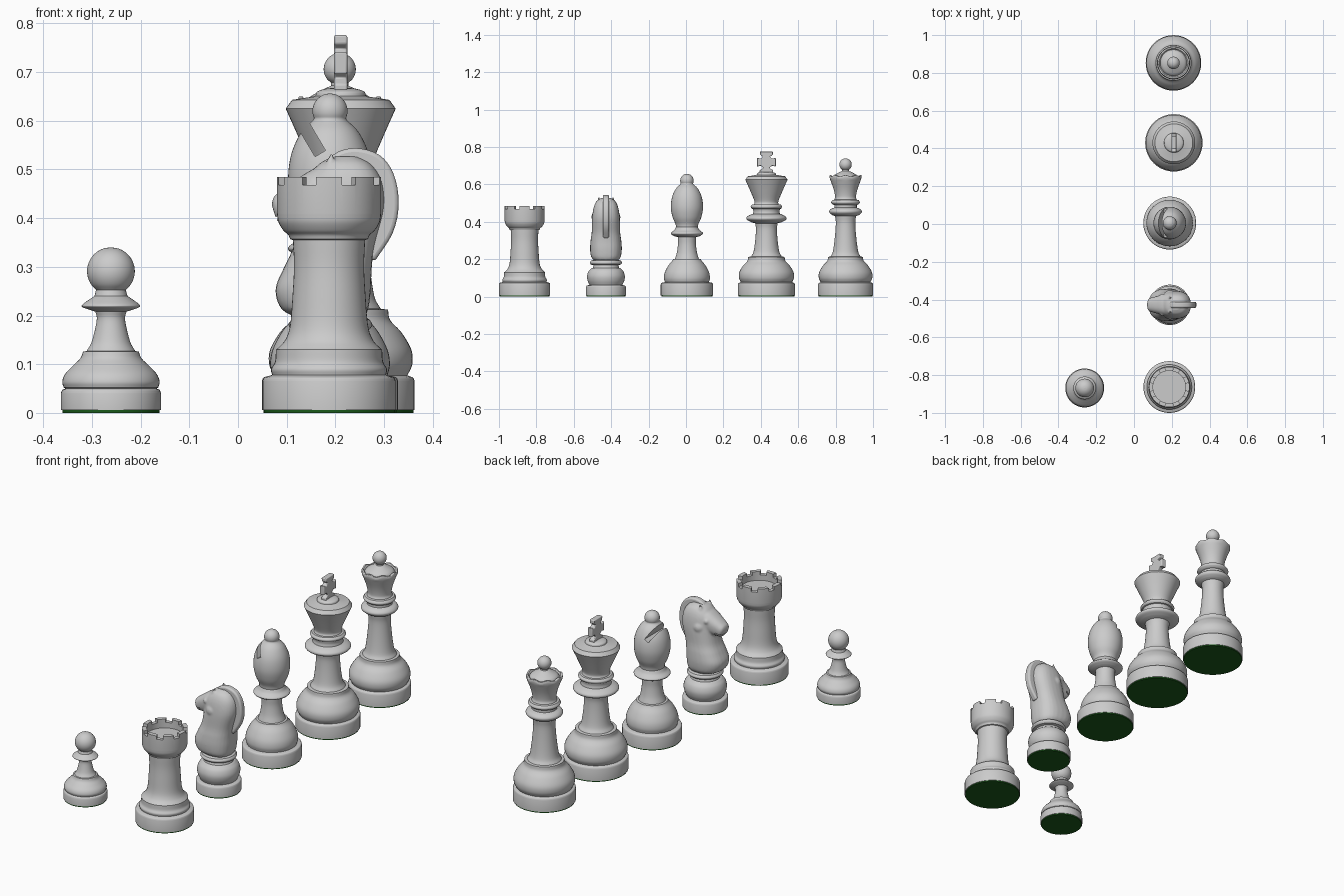
import bpy, bmesh
from math import pi, sin, cos, atan2
from mathutils import Vector, Matrix

SEG = 48
felt = bpy.data.materials.new("felt_green")
felt.diffuse_color = (0.01, 0.1, 0.01, 1)


def finish(name, bm, loc=(0, 0, 0), angle=35):
    bmesh.ops.remove_doubles(bm, verts=bm.verts, dist=1e-5)
    bmesh.ops.recalc_face_normals(bm, faces=bm.faces)
    me = bpy.data.meshes.new(name)
    bm.to_mesh(me)
    bm.free()
    ob = bpy.data.objects.new(name, me)
    ob.location = loc
    bpy.context.collection.objects.link(ob)
    smooth(ob, angle)
    return ob


def smooth(ob, angle=35):
    bpy.ops.object.select_all(action='DESELECT')
    ob.select_set(True)
    bpy.context.view_layer.objects.active = ob
    bpy.ops.object.shade_smooth_by_angle(angle=angle * pi / 180)


def spline(run, n=5):
    # Smooth curve through one run of profile points
    if len(run) < 3:
        return list(run)
    p = [Vector(q) for q in run]
    p = [2 * p[0] - p[1]] + p + [2 * p[-1] - p[-2]]
    out = []
    for i in range(1, len(p) - 2):
        a, b, c, d = p[i - 1:i + 3]
        for k in range(n):
            t = k / n
            out.append(0.5 * (2 * b + (c - a) * t + (2 * a - 5 * b + 4 * c - d) * t * t
                              + (3 * b - a - 3 * c + d) * t ** 3))
    return out + [p[-2]]


def skin(bm, rings):
    for r0, r1 in zip(rings, rings[1:]):
        n = len(r0)
        for i in range(n):
            bm.faces.new((r0[i], r0[(i + 1) % n], r1[(i + 1) % n], r1[i]))


def lathe(name, runs, loc, wave=None):
    # Turned part: each run is smooth, runs meet at crisp edges
    pts = [q for run in runs for q in spline(run)]
    pts = [(max(0, q[0]), q[1]) for q in pts]
    bm = bmesh.new()
    rings = []
    for r, z in pts:
        ring = []
        for i in range(SEG):
            a = 2 * pi * i / SEG
            dz = wave(r, z, a) if wave else 0
            ring.append(bm.verts.new((r * cos(a), r * sin(a), z + dz)))
        rings.append(ring)
    skin(bm, rings)
    bmesh.ops.remove_doubles(bm, verts=bm.verts, dist=1e-5)
    return finish(name, bm, loc)


def base(r, h):
    # Weighted foot ring shared by all pieces
    return [[(0, 0.006), (r, 0.006)], [(r, h - 0.01), (r - 0.003, h - 0.003), (r - 0.01, h)]]


def felt_pad(name, r, loc):
    ob = lathe(name, [[(0, 0), (r - 0.003, 0)], [(r - 0.003, 0.006), (0, 0.006)]], loc)
    ob.data.materials.append(felt)


def ball(cz, r, z0=-0.8):
    # Finial profile, from partway below centre to the top
    return [(r * cos(a), cz + r * sin(a)) for a in [z0 + (pi / 2 - z0) * k / 8 for k in range(9)]]


def box(bm, mat, size):
    bmesh.ops.create_cube(bm, size=1, matrix=mat @ Matrix.Diagonal((*size, 1)))


def cut(ob, bm):
    cutter = finish("cutter", bm, ob.location)
    cutter.hide_render = True
    m = ob.modifiers.new("cut", 'BOOLEAN')
    m.operation, m.solver, m.object = 'DIFFERENCE', 'EXACT', cutter
    bpy.context.view_layer.objects.active = ob
    bpy.ops.object.modifier_apply(modifier="cut")
    bpy.data.objects.remove(cutter)
    smooth(ob)


def slab(name, outline, thick, loc, bevel):
    # Flat plate with an outline in a vertical plane (u, z), thickness along y
    bm = bmesh.new()
    f = bm.faces.new([bm.verts.new((u, -thick / 2, z)) for u, z in outline])
    ext = bmesh.ops.extrude_face_region(bm, geom=[f])
    bmesh.ops.translate(bm, vec=(0, thick, 0),
                        verts=[v for v in ext['geom'] if isinstance(v, bmesh.types.BMVert)])
    ob = finish(name, bm, loc)
    m = ob.modifiers.new("round", 'BEVEL')
    m.width, m.segments = bevel, 3
    return ob


# Pawn
P = (-0.261, -0.868, 0)
lathe("pawn", base(0.103, 0.05) + [
    [(0.097, 0.052), (0.1, 0.064), (0.094, 0.08), (0.077, 0.098), (0.063, 0.112), (0.057, 0.126)],
    [(0.05, 0.127), (0.04, 0.145), (0.032, 0.175), (0.029, 0.195), (0.032, 0.208)],
    [(0.045, 0.212), (0.058, 0.217), (0.059, 0.222), (0.046, 0.232), (0.034, 0.24)],
    ball(0.291, 0.049, -0.9)], P)
felt_pad("pawn_felt", 0.103, P)

# Rook with notched battlement
R = (0.187, -0.863, 0)
rook = lathe("rook", base(0.137, 0.075) + [
    [(0.117, 0.078), (0.119, 0.09), (0.111, 0.105), (0.109, 0.13)],
    [(0.106, 0.132), (0.09, 0.15), (0.08, 0.18), (0.075, 0.24), (0.072, 0.3), (0.074, 0.355)],
    [(0.08, 0.357), (0.084, 0.366), (0.094, 0.375), (0.104, 0.392), (0.107, 0.41)],
    [(0.107, 0.41), (0.107, 0.485)], [(0.086, 0.485), (0.086, 0.44)], [(0.086, 0.44), (0, 0.44)]], R)
bm = bmesh.new()
for k in range(8):
    box(bm, Matrix.Rotation((k + 0.5) * pi / 4, 4, 'Z') @ Matrix.Translation((0.1, 0, 0.49)), (0.06, 0.03, 0.044))
cut(rook, bm)
felt_pad("rook_felt", 0.137, R)

# Bishop with slanted slot
B = (0.189, 0.005, 0)
bishop = lathe("bishop", base(0.14, 0.075) + [
    [(0.118, 0.077), (0.123, 0.1), (0.118, 0.13), (0.1, 0.165), (0.08, 0.19), (0.074, 0.2)],
    [(0.064, 0.202), (0.054, 0.235), (0.048, 0.28), (0.049, 0.318)],
    [(0.065, 0.322), (0.083, 0.332), (0.085, 0.341), (0.068, 0.355), (0.058, 0.372)],
    [(0.058, 0.372), (0.062, 0.39), (0.077, 0.425), (0.086, 0.475), (0.08, 0.53), (0.06, 0.575), (0.034, 0.602)],
    ball(0.62, 0.036, -0.4)], B)
bm = bmesh.new()
box(bm, Matrix.Translation((-0.048, 0, 0.58)) @ Matrix.Rotation(atan2(16, 27), 4, 'Y').inverted(), (0.025, 0.3, 0.11))
cut(bishop, bm)
felt_pad("bishop_felt", 0.14, B)

# King
K = (0.211, 0.43, 0)
foot = [[(0.137, 0.077), (0.147, 0.1), (0.145, 0.13), (0.125, 0.165), (0.102, 0.19), (0.097, 0.212)],
        [(0.082, 0.214), (0.069, 0.24), (0.06, 0.3), (0.056, 0.36), (0.06, 0.392)]]
lathe("king", base(0.152, 0.075) + foot + [
    [(0.08, 0.397), (0.104, 0.41), (0.107, 0.422), (0.095, 0.433), (0.076, 0.442)],
    [(0.072, 0.442), (0.07, 0.455), (0.072, 0.468)],
    [(0.078, 0.47), (0.084, 0.481), (0.076, 0.492)], [(0.066, 0.493), (0.064, 0.51), (0.085, 0.562), (0.113, 0.625)],
    [(0.113, 0.625), (0.1, 0.643)], [(0.1, 0.643), (0.055, 0.65)],
    [(0.052, 0.651), (0.048, 0.66), (0.03, 0.666), (0, 0.668)]], K)
felt_pad("king_felt", 0.152, K)
half = [(0.036, 0.66), (0.036, 0.675), (0.016, 0.688), (0.03, 0.7), (0.05, 0.695), (0.05, 0.742),
        (0.03, 0.737), (0.018, 0.748), (0.034, 0.758), (0.034, 0.776)]
cross = slab("king_cross", half + [(-u, z) for u, z in reversed(half)], 0.027, K, 0.004)
cross.rotation_euler.z = pi / 2

# Queen with scalloped crown rim
Q = (0.209, 0.853, 0)
lathe("queen", base(0.147, 0.075) + [[(r - 0.004, z) for r, z in foot[0]],
    [(0.08, 0.214), (0.068, 0.24), (0.058, 0.31), (0.052, 0.39), (0.056, 0.43)],
    [(0.07, 0.435), (0.084, 0.446), (0.087, 0.457), (0.078, 0.468), (0.064, 0.474)],
    [(0.06, 0.476), (0.06, 0.49)], [(0.068, 0.492), (0.077, 0.503), (0.07, 0.516)],
    [(0.06, 0.518), (0.056, 0.535), (0.064, 0.575), (0.086, 0.635)],
    [(0.086, 0.635), (0.084, 0.645), (0.076, 0.646)], [(0.07, 0.638), (0.06, 0.65), (0.035, 0.664), (0.018, 0.672)],
    ball(0.706, 0.033, -1.0)], Q,
    lambda r, z, a: 0.004 * cos(8 * a) if r > 0.073 and z > 0.634 else 0)
felt_pad("queen_felt", 0.147, Q)

# Knight pedestal
N = (0.19, -0.428, 0)
lathe("knight_pedestal", base(0.107, 0.06) + [
    [(0.088, 0.062), (0.098, 0.085), (0.101, 0.11), (0.093, 0.135), (0.077, 0.152)],
    [(0.07, 0.154), (0.066, 0.168)], [(0.08, 0.171), (0.086, 0.181), (0.08, 0.192)], [(0.07, 0.195), (0, 0.21)]], N)
felt_pad("knight_felt", 0.107, N)


def loft(bm, sections, tilt=0, n=28):
    # Rounded-oval sections: centre x, z, half depth, half width; tilt turns the plane
    rings = []
    for x, z, rx, ry in spline_sections(sections):
        ring = []
        for i in range(n):
            c, s = cos(2 * pi * i / n), sin(2 * pi * i / n)
            u = rx * abs(c) ** 0.8 * (1 if c > 0 else -1)
            v = ry * abs(s) ** 0.8 * (1 if s > 0 else -1)
            ring.append(bm.verts.new((x + u * cos(tilt), v, z + u * sin(tilt))))
        rings.append(ring)
    skin(bm, rings)
    bm.faces.new(rings[0])
    bm.faces.new(rings[-1])


def spline_sections(sections):
    xz = spline([(s[0], s[1]) for s in sections])
    rr = spline([(s[2], s[3]) for s in sections])
    return [(a[0], a[1], b[0], b[1]) for a, b in zip(xz, rr)]


# Knight chest, neck, head, ears and cheeks fused into one carved form
bm = bmesh.new()
loft(bm, [(0, 0.195, 0.07, 0.066), (-0.012, 0.215, 0.09, 0.08), (-0.015, 0.255, 0.098, 0.085),
          (-0.005, 0.3, 0.09, 0.082), (0.008, 0.345, 0.083, 0.076), (0.025, 0.42, 0.085, 0.074),
          (0.028, 0.475, 0.078, 0.066), (0.03, 0.51, 0.055, 0.05), (0.03, 0.527, 0.025, 0.025)])
loft(bm, [(0.03, 0.462, 0.06, 0.06), (-0.02, 0.447, 0.056, 0.058), (-0.06, 0.433, 0.046, 0.048),
          (-0.09, 0.422, 0.037, 0.04), (-0.108, 0.415, 0.03, 0.034), (-0.116, 0.412, 0.016, 0.02)], tilt=pi / 2 + 0.3)
for s in (-1, 1):
    bmesh.ops.create_cone(bm, segments=12, radius1=0.018, radius2=0.003, depth=0.06, cap_ends=True,
                          matrix=Matrix.Translation((-0.002, s * 0.038, 0.505)) @ Matrix.Rotation(0.15, 4, 'Y'))
    for p, r in (((0.0, s * 0.042, 0.425), 0.036), ((-0.04, s * 0.048, 0.462), 0.012)):
        bmesh.ops.create_uvsphere(bm, u_segments=16, v_segments=10, radius=r, matrix=Matrix.Translation(p))
horse = finish("knight_horse", bm, N)
m = horse.modifiers.new("fuse", 'REMESH')
m.mode, m.voxel_size, m.use_smooth_shade = 'VOXEL', 0.005, True
m = horse.modifiers.new("soften", 'SMOOTH')
m.factor, m.iterations = 0.5, 4
for name in ("fuse", "soften"):
    bpy.ops.object.modifier_apply(modifier=name)
bm = bmesh.new()
box(bm, Matrix.Translation((-0.11, 0, 0.4)) @ Matrix.Rotation(-0.3, 4, 'Y'), (0.06, 0.2, 0.006))
cut(horse, bm)

# Knight mane: thin crest from forehead down the back of the neck
outer = spline([(-0.02, 0.49), (0.005, 0.53), (0.05, 0.544), (0.1, 0.53), (0.13, 0.49), (0.14, 0.43),
                (0.128, 0.37), (0.09, 0.31)], 4)
inner = spline([(0.07, 0.33), (0.085, 0.42), (0.06, 0.48), (0.01, 0.485)], 4)
slab("knight_mane", outer + inner, 0.032, N, 0.008)
